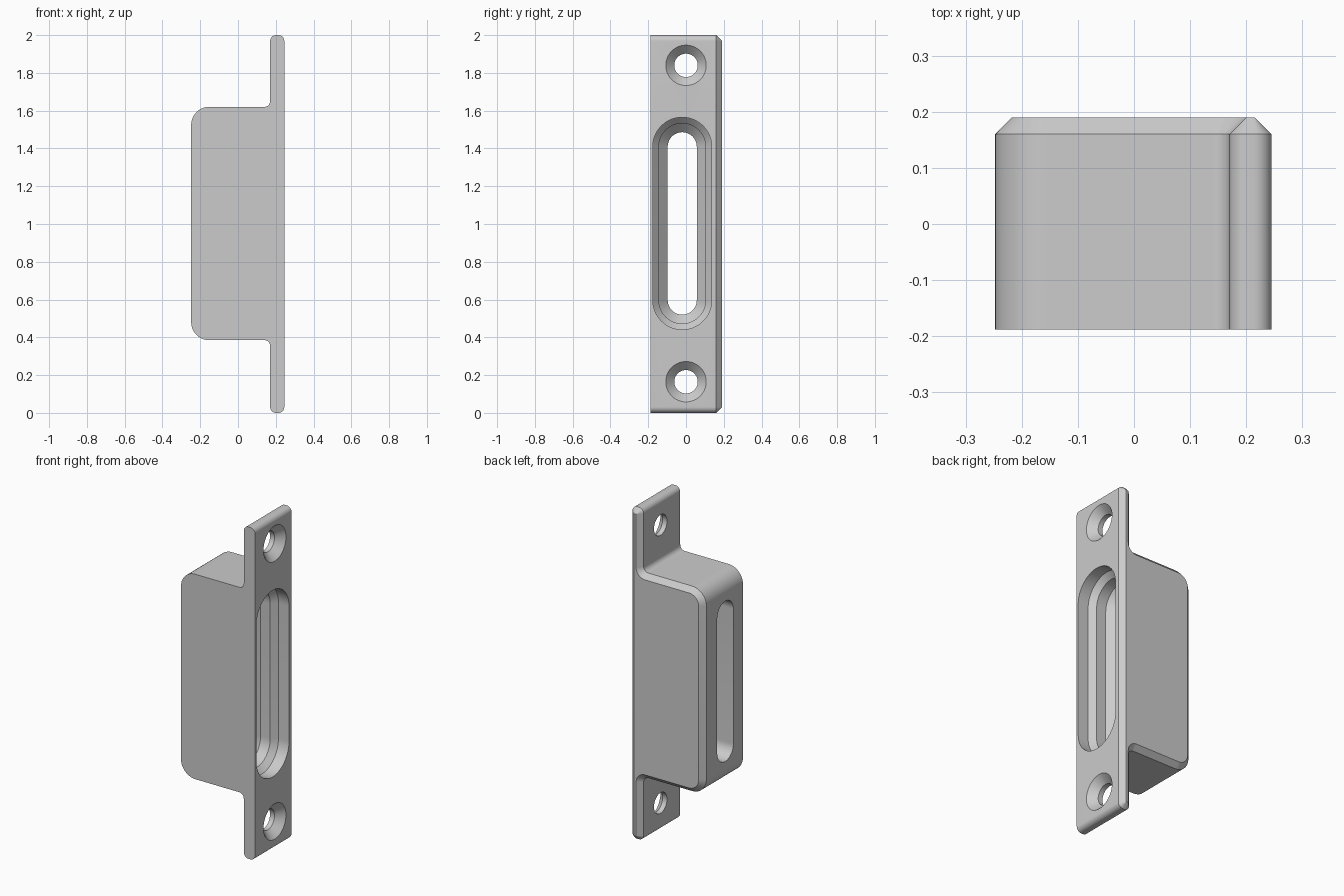
import bpy, bmesh
from math import sin, cos, pi
from mathutils import Vector

cube = bpy.data.objects.get("Cube")
if cube:
    bpy.data.objects.remove(cube, do_unlink=True)

grey = bpy.data.materials.new("plain grey")
grey.use_nodes = True
GREY = (0.6, 0.6, 0.6, 1)
grey.diffuse_color = GREY
grey.node_tree.nodes["Principled BSDF"].inputs["Base Color"].default_value = GREY


def loft(name, rings):
    """Closed solid through rings that have matching point counts."""
    bm = bmesh.new()
    loops = [[bm.verts.new(p) for p in ring] for ring in rings]
    for a, b in zip(loops, loops[1:]):
        for i in range(len(a)):
            j = (i + 1) % len(a)
            bm.faces.new((a[i], a[j], b[j], b[i]))
    bm.faces.new(loops[0][::-1])
    bm.faces.new(loops[-1])
    bmesh.ops.recalc_face_normals(bm, faces=bm.faces)
    mesh = bpy.data.meshes.new(name)
    bm.to_mesh(mesh)
    bm.free()
    mesh.materials.append(grey)
    obj = bpy.data.objects.new(name, mesh)
    bpy.context.collection.objects.link(obj)
    return obj


def outline(corners, y, inset=0, steps=10):
    """Rounded side profile, corners given as (x, z, radius)."""
    points = []
    for i, (x, z, r) in enumerate(corners):
        p = Vector((x, z))
        before, after = corners[i - 1], corners[(i + 1) % len(corners)]
        din = (p - Vector(before[:2])).normalized()
        dout = (Vector(after[:2]) - p).normalized()
        convex = din.x * dout.y - din.y * dout.x > 0
        centre = p + r * (dout - din)
        radius = r - inset if convex else r + inset
        for k in range(steps + 1):
            t = pi / 2 * k / steps
            q = centre + radius * (din * sin(t) - dout * cos(t))
            points.append((q.x, y, q.y))
    return points


def stadium(x, y, z, r, half=0, steps=24):
    """Upright slot outline, or a circle when half is zero."""
    points = []
    for side in (1, -1):
        for k in range(steps + (half > 0)):
            t = pi * k / steps
            points.append((x, y + side * r * cos(t), z + side * (half + r * sin(t))))
    return points


# Body: flanged plate with a box behind it, bevelled along the back
FACE, STEP, REAR = 0.245, 0.17, -0.248
LOW, HIGH = 0.385, 1.62
profile = [
    (FACE, 0, 0.031), (FACE, 2, 0.031), (STEP, 2, 0.031), (STEP, HIGH, 0.03),
    (REAR, HIGH, 0.095), (REAR, LOW, 0.095), (STEP, LOW, 0.03), (STEP, 0, 0.031),
]
body = loft("strike_plate_body", [
    outline(profile, -0.188), outline(profile, 0.16), outline(profile, 0.19, 0.03)])

# Stepped slot through the box: (depth, radius)
slot = [(-0.1, 0.156), (0.07, 0.156), (0.103, 0.124),
        (0.167, 0.124), (0.214, 0.077), (0.6, 0.077)]
cutters = [loft("slot_cutter", [stadium(FACE - d, -0.02, 1.003, r, 0.406) for d, r in slot])]

# Countersunk screw holes
screw = [(-0.02, 0.127), (0.045, 0.062), (0.15, 0.062)]
for z in (0.165, 1.84):
    cutters.append(loft("screw_cutter", [stadium(FACE - d, 0, z, r) for d, r in screw]))

bpy.ops.object.select_all(action="DESELECT")
bpy.context.view_layer.objects.active = body
body.select_set(True)
for cutter in cutters:
    cutter.hide_render = True
    mod = body.modifiers.new("cut", "BOOLEAN")
    mod.operation, mod.solver, mod.object = "DIFFERENCE", "EXACT", cutter
    bpy.ops.object.modifier_apply(modifier=mod.name)
    bpy.data.objects.remove(cutter, do_unlink=True)

bpy.ops.object.shade_smooth_by_angle(angle=pi / 6)
